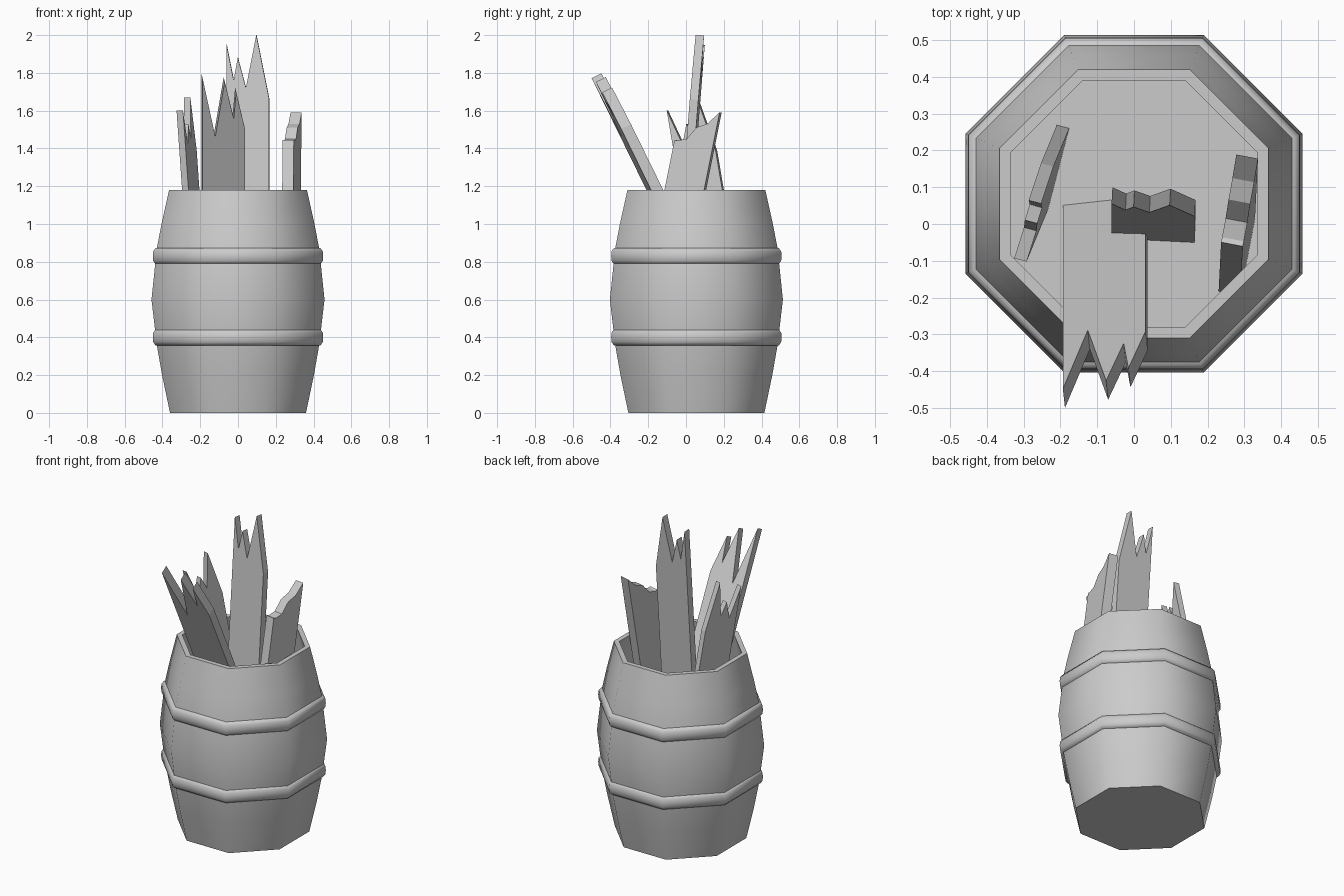
import bpy
import math
from mathutils import Vector

cube = bpy.data.objects.get("Cube")
if cube:
    bpy.data.objects.remove(cube)

CENTRE_Y = 0.055
SIDES = 8
FLOOR_Z = 0.78

grey = bpy.data.materials.new("plain grey")
grey.use_nodes = True
grey.diffuse_color = (0.6, 0.6, 0.6, 1)
grey.node_tree.nodes["Principled BSDF"].inputs["Base Color"].default_value = (0.6, 0.6, 0.6, 1)


def make_object(name, verts, faces, smooth_angle=None):
    mesh = bpy.data.meshes.new(name)
    mesh.from_pydata(verts, [], faces)
    mesh.materials.append(grey)
    obj = bpy.data.objects.new(name, mesh)
    bpy.context.collection.objects.link(obj)
    if smooth_angle:
        bpy.ops.object.select_all(action="DESELECT")
        obj.select_set(True)
        bpy.context.view_layer.objects.active = obj
        bpy.ops.object.shade_smooth_by_angle(angle=math.radians(smooth_angle))
    return obj


def lathe(name, profile, closed=False, smooth_angle=60):
    """Eight-sided loft; profile holds (half width across flats, height)."""
    verts, faces = [], []
    for half, z in profile:
        radius = half / math.cos(math.pi / SIDES)
        for i in range(SIDES):
            a = math.tau * (i + 0.5) / SIDES
            verts.append((radius * math.cos(a), CENTRE_Y + radius * math.sin(a), z))
    rows = len(profile)
    for r in range(rows if closed else rows - 1):
        low, high = r * SIDES, (r + 1) % rows * SIDES
        for i in range(SIDES):
            j = (i + 1) % SIDES
            faces.append((low + i, low + j, high + j, high + i))
    if not closed:
        faces.append(tuple(reversed(range(SIDES))))
        faces.append(tuple(range((rows - 1) * SIDES, rows * SIDES)))
    return make_object(name, verts, faces, smooth_angle)


def plank(name, middle, across, lean, thickness, top):
    """Broken board: middle is its centre at rim height, top holds (offset, height)."""
    rim_z = 1.18
    u = Vector((*across, 0)).normalized()
    w = Vector((*lean, 1))
    n = u.cross(w).normalized() * thickness / 2
    foot = FLOOR_Z - 0.08
    outline = [(s, foot) for s, z in top] + list(reversed(top))
    centre = Vector((*middle, rim_z))
    flat = [centre + u * s + w * (z - rim_z) for s, z in outline]
    count, last = len(flat), len(flat) - 1
    verts = [p + n for p in flat] + [p - n for p in flat]
    faces = []
    # One strip of quads per pair of neighbouring outline points
    for i in range(len(top) - 1):
        quad = (i, i + 1, last - i - 1, last - i)
        faces.append(tuple(reversed(quad)))
        faces.append(tuple(k + count for k in quad))
    for i in range(count):
        j = (i + 1) % count
        faces.append((i, j, j + count, i + count))
    return make_object(name, verts, faces)


# Barrel shell with an inner wall and floor
lathe("barrel", [(0.36, 0), (0.402, 0.2), (0.43, 0.36), (0.458, 0.6), (0.43, 0.87),
                 (0.405, 1.0), (0.365, 1.18), (0.335, 1.18), (0.375, 1.0), (0.4, FLOOR_Z)])

# Two rounded hoops
for name, z in (("lower_hoop", 0.4), ("upper_hoop", 0.83)):
    lathe(name, [(0.41, z - 0.042), (0.437, z - 0.042), (0.449, z - 0.025),
                 (0.451, z), (0.449, z + 0.025), (0.437, z + 0.042),
                 (0.41, z + 0.042)], closed=True)

# Broken boards standing in the barrel
plank("front_plank", (-0.078, -0.165), (1, 0.11), (0, -0.49), 0.058,
      [(-0.113, 1.785), (-0.045, 1.475), (0.005, 1.765), (0.053, 1.57),
       (0.066, 1.71), (0.113, 1.515)])
plank("middle_plank", (0.053, 0.01), (1, -0.05), (0, 0.08), 0.045,
      [(-0.113, 1.95), (-0.075, 1.76), (-0.053, 1.88), (-0.01, 1.72),
       (0.045, 2.0), (0.113, 1.66)])
plank("left_plank", (0.283, -0.005), (0.04, 0.21), (0.01, 0.2), 0.06,
      [(-0.105, 1.445), (-0.09, 1.44), (-0.04, 1.45), (0, 1.51),
       (0.055, 1.53), (0.108, 1.59)])
plank("right_plank", (-0.25, 0.085), (0.06, 0.23), (-0.07, -0.17), 0.035,
      [(-0.115, 1.6), (-0.06, 1.42), (-0.02, 1.53), (0.01, 1.45),
       (0.06, 1.67), (0.115, 1.39)])
